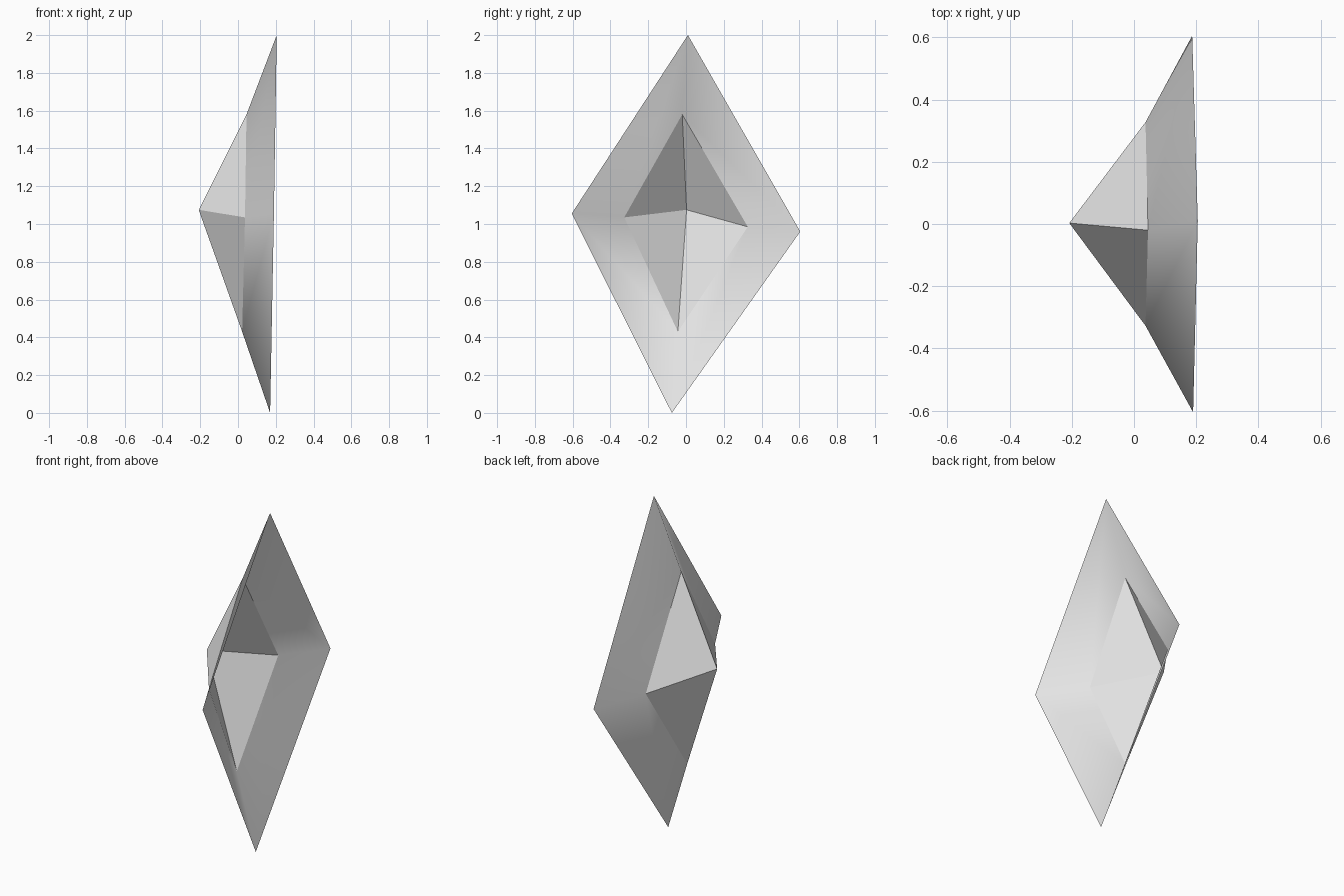
import bpy
import bmesh
from mathutils import Vector

cube = bpy.data.objects.get("Cube")
if cube:
    bpy.data.objects.remove(cube, do_unlink=True)

# Single plain grey
grey = bpy.data.materials.new("light_grey")
grey.use_nodes = True
grey.diffuse_color = (0.8, 0.8, 0.8, 1)
grey.node_tree.nodes["Principled BSDF"].inputs["Base Color"].default_value = grey.diffuse_color

# Diamond corners in order: top, front, bottom, back
outer = [Vector(p) for p in ((0.205, 0.01, 2), (0.19, -0.605, 1.055),
                             (0.17, -0.075, 0), (0.187, 0.605, 0.96))]
inner = [Vector(p) for p in ((0.045, -0.02, 1.58), (0.037, -0.327, 1.035),
                             (0.022, -0.043, 0.43), (0.037, 0.327, 0.985))]
apex = Vector((-0.208, 0.003, 1.075))


def make_part(name, points, faces, smooth):
    """Build a thin shell from shared corner points."""
    bm = bmesh.new()
    verts = [bm.verts.new(p) for p in points]
    for face in faces:
        bm.faces.new([verts[i] for i in face]).smooth = smooth
    mesh = bpy.data.meshes.new(name)
    bm.to_mesh(mesh)
    bm.free()
    mesh.materials.append(grey)
    obj = bpy.data.objects.new(name, mesh)
    bpy.context.collection.objects.link(obj)
    return obj


# Sloping rim between the two diamonds, softly shaded
n = len(outer)
rim_faces = []
for i in range(n):
    j = (i + 1) % n
    rim_faces += [(i, n + i, n + j), (i, n + j, j)]
make_part("diamond_rim", outer + inner, rim_faces, True)

# Hollow faceted point, open towards the rim
point_faces = [(n, (i + 1) % n, i) for i in range(n)]
make_part("pyramid_point", inner + [apex], point_faces, False)
